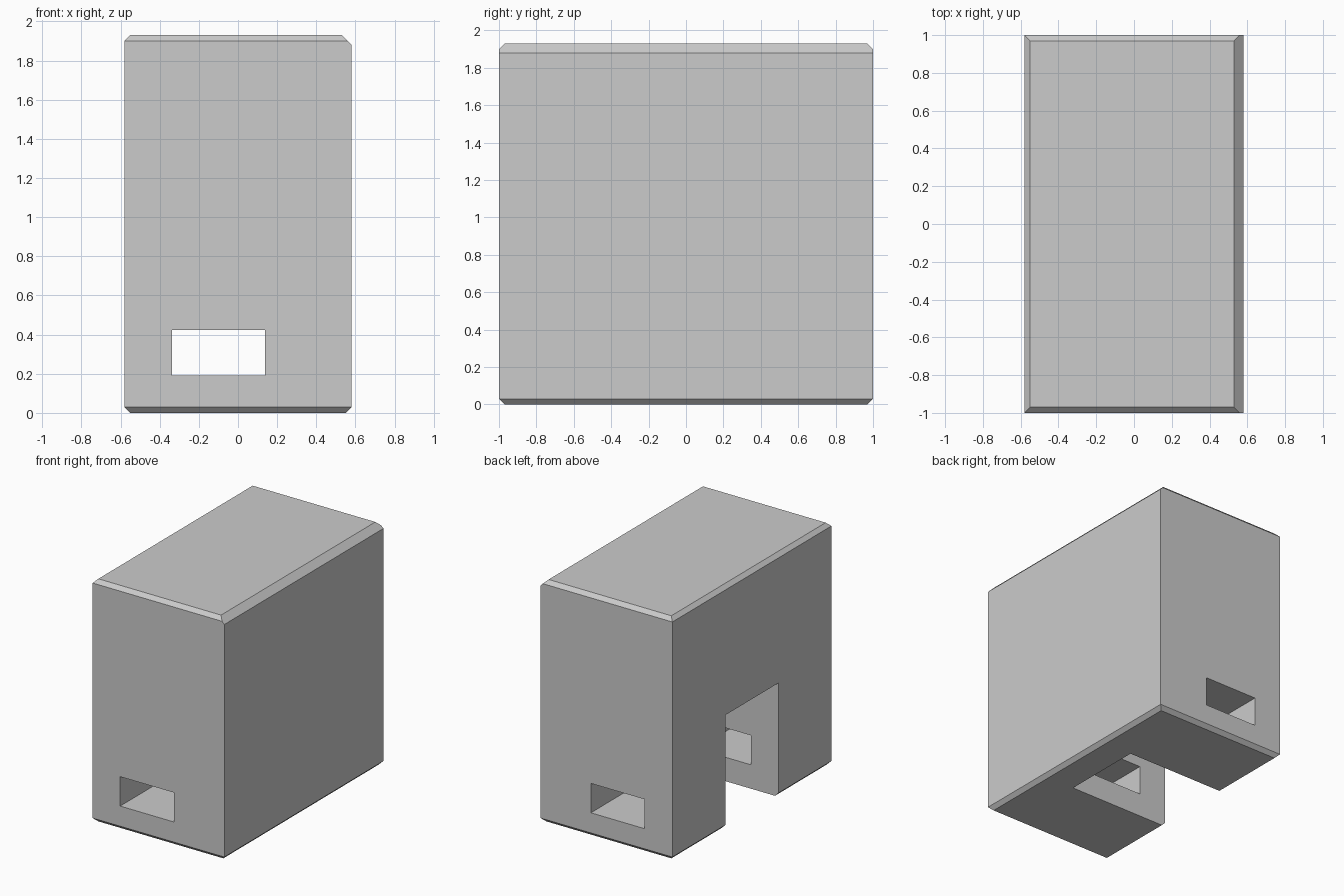
import bpy
import bmesh
from mathutils import Vector

default = bpy.data.objects.get("Cube")
if default:
    bpy.data.objects.remove(default, do_unlink=True)

W, D, H = 0.58, 1.0, 1.93      # half width, half depth, height
SMALL, LARGE = 0.03, 0.05      # chamfer sizes

grey = bpy.data.materials.new("plain_grey")
grey.use_nodes = True
colour = (0.6, 0.6, 0.6, 1)
grey.diffuse_color = colour
grey.node_tree.nodes["Principled BSDF"].inputs["Base Color"].default_value = colour


def box_mesh(low, high):
    """Axis-aligned box between two corners."""
    bm = bmesh.new()
    bmesh.ops.create_cube(bm, size=1)
    low, high = Vector(low), Vector(high)
    for v in bm.verts:
        v.co = (low + high) / 2 + v.co * (high - low)
    return bm


def make_object(name, bm):
    bmesh.ops.recalc_face_normals(bm, faces=bm.faces)
    mesh = bpy.data.meshes.new(name)
    bm.to_mesh(mesh)
    bm.free()
    mesh.materials.append(grey)
    obj = bpy.data.objects.new(name, mesh)
    bpy.context.collection.objects.link(obj)
    return obj


def chamfer(bm, edge_point, normal, size):
    """Slice off one edge with a plane at 45 degrees and cap it."""
    n = Vector(normal).normalized()
    point = Vector(edge_point) - n * size / 2 ** 0.5
    geom = bm.verts[:] + bm.edges[:] + bm.faces[:]
    cut = bmesh.ops.bisect_plane(bm, geom=geom, plane_co=point,
                                 plane_no=n, clear_outer=True)
    edges = [e for e in cut["geom_cut"] if isinstance(e, bmesh.types.BMEdge)]
    bmesh.ops.holes_fill(bm, edges=edges)


# Block with chamfered top and bottom rims, wider on the upper left edge
body = box_mesh((-W, -D, 0), (W, D, H))
for z, up in ((0, -1), (H, 1)):
    for s in (-1, 1):
        size = LARGE if up == 1 and s == 1 else SMALL
        chamfer(body, (s * W, 0, z), (s, 0, up), size)
        chamfer(body, (0, s * D, z), (0, s, up), SMALL)
block = make_object("block", body)

# Tall notch in the right side, and a window tunnel running front to back
openings = {
    "notch_cutter": ((-1, -0.333, -0.5), (0.313, 0.333, 0.905)),
    "window_cutter": ((-0.337, -1.5, 0.19), (0.137, 1.5, 0.424)),
}
for name, (low, high) in openings.items():
    cutter = make_object(name, box_mesh(low, high))
    cutter.hide_render = True
    cutter.hide_set(True)
    cutter.display_type = 'WIRE'
    mod = block.modifiers.new(name, 'BOOLEAN')
    mod.operation = 'DIFFERENCE'
    mod.solver = 'EXACT'
    mod.object = cutter

# Bake the cuts and remove the helpers
bpy.context.view_layer.update()
evaluated = block.evaluated_get(bpy.context.evaluated_depsgraph_get())
result = bpy.data.meshes.new_from_object(evaluated)
block.modifiers.clear()
block.data = result
for name in openings:
    bpy.data.objects.remove(bpy.data.objects[name], do_unlink=True)
